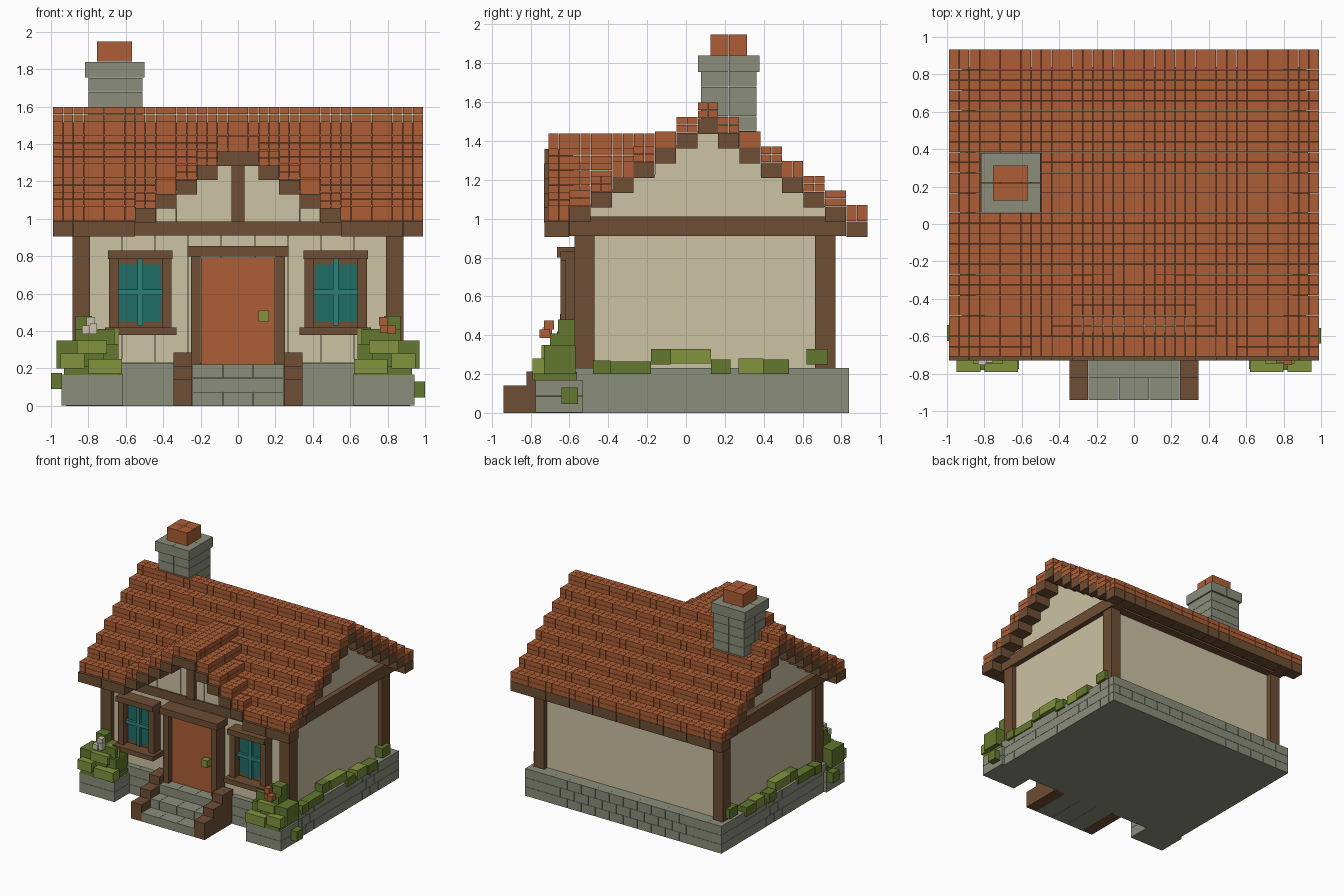
import bpy, bmesh

if "Cube" in bpy.data.objects:
    bpy.data.objects.remove(bpy.data.objects["Cube"])


def material(name, hexcol):
    lin = []
    for i in (0, 2, 4):
        c = int(hexcol[i:i + 2], 16) / 255
        lin.append(c / 12.92 if c <= 0.04045 else ((c + 0.055) / 1.055) ** 2.4)
    m = bpy.data.materials.new(name)
    m.diffuse_color = (*lin, 1)
    m.use_nodes = True
    m.node_tree.nodes["Principled BSDF"].inputs["Base Color"].default_value = m.diffuse_color
    return m


TILE = material("terracotta", "AD5F36")
WOOD = material("dark_wood", "6E4E34")
CREAM = material("plaster", "CCC2A3")
STONE = material("stone", "8B8D7B")
GLASS = material("teal_glass", "206C65")
BAR = material("teal_bars", "2A807A")
LEAF = material("leaf", "62792D")
MOSS = material("light_leaf", "82933D")
PETAL = material("pale_petal", "CFC4B2")


def build(name, mat, boxes):
    """One object from boxes given as (x0, x1, y0, y1, z0, z1)."""
    bm = bmesh.new()
    for x0, x1, y0, y1, z0, z1 in boxes:
        v = [bm.verts.new((x, y, z)) for x in (x0, x1) for y in (y0, y1) for z in (z0, z1)]
        for f in ((0, 1, 3, 2), (4, 6, 7, 5), (0, 4, 5, 1), (2, 3, 7, 6), (0, 2, 6, 4), (1, 5, 7, 3)):
            bm.faces.new([v[i] for i in f])
    bmesh.ops.recalc_face_normals(bm, faces=bm.faces)
    me = bpy.data.meshes.new(name)
    bm.to_mesh(me)
    bm.free()
    me.materials.append(mat)
    ob = bpy.data.objects.new(name, me)
    bpy.context.collection.objects.link(ob)
    return ob


def mirror(boxes):
    return boxes + [(-b[1], -b[0], *b[2:]) for b in boxes]


def split(box, nx=1, ny=1, nz=1, g=0.001):
    """Cut a box into a grid of blocks with hairline joints."""
    x0, x1, y0, y1, z0, z1 = box
    dx, dy, dz = (x1 - x0) / nx, (y1 - y0) / ny, (z1 - z0) / nz
    return [(x0 + i * dx + g, x0 + (i + 1) * dx - g, y0 + j * dy + g, y0 + (j + 1) * dy - g,
             z0 + k * dz + g, z0 + (k + 1) * dz - g)
            for i in range(nx) for j in range(ny) for k in range(nz)]


def course(a, b, n, shift):
    """Brick spans from a to b, shifted half a brick on alternate rows."""
    w = (b - a) / n
    cuts = [a] + [a + (i + (0.5 if shift else 0)) * w for i in range(0 if shift else 1, n)] + [b]
    return [(p + 0.001, q - 0.001) for p, q in zip(cuts, cuts[1:])]


# Stone foundation: core plus three brick courses on every side
FX, FY0, FY1, RH = 0.92, -0.575, 0.84, 0.0775
build("foundation_core", STONE, [(-FX + .004, FX - .004, FY0 + .004, FY1 - .004, 0, 0.23)])
bricks = []
for r in range(3):
    z0, z1 = r * RH, (r + 1) * RH - 0.002
    for a, b in course(-FX, FX, 14, r % 2):
        bricks += [(a, b, FY0, FY0 + .06, z0, z1), (a, b, FY1 - .06, FY1, z0, z1)]
    for a, b in course(FY0 + .06, FY1 - .06, 12, r % 2):
        bricks += mirror([(FX - .06, FX, a, b, z0, z1)])
build("foundation_bricks", STONE, bricks)

# Walls, corner posts and beams
build("walls", CREAM, [(-.85, .85, -.50, .73, .22, .98)])
build("front_wall_planks", CREAM, split((-.80, .80, -.53, -.48, .23, .92), nx=9))
build("corner_posts", WOOD, mirror([(.79, .885, -.575, -.47, .23, .92), (.79, .885, .665, .77, .23, .92)]))
build("wall_beams", WOOD, mirror([(.80, .895, -.60, .825, .91, 1.01)])
      + [(-.88, .88, -.62, -.50, .91, .985), (-.88, .88, .70, .80, .91, .985)])

# Main roof: eight stepped levels around the ridge line
RY, STEP, DROP = 0.112, 0.11, 0.0757
hw = [0.0525 + STEP * k for k in range(8)]
tiles, trim, gable = [], [], []
for k in range(8):
    top = 1.60 - DROP * k
    z0, z1 = top - 0.0825, top
    b0, b1 = top - 0.165, top - 0.0825
    if k == 0:
        spans = [(RY - hw[0], RY + hw[0])]
    else:
        spans = [(RY - hw[k], RY - hw[k - 1]), (RY + hw[k - 1], RY + hw[k])]
        if k < 7:
            gable.append((-.85, .85, RY - hw[k - 1], RY + hw[k - 1], b0, b1 + .01))
    for y0, y1 in spans:
        if k == 7 and y0 < 0:  # front eave is open under the front gable
            tiles += mirror(split((.55, .99, y0, y1, z0, z1), 8, 2, 2))
            trim += mirror(split((.55, .99, y0 - .02, y1, b0, b1), 4))
        else:
            tiles += split((-.99, .99, y0, y1, z0, z1), 36, 2, 2)
            trim += split((-.99, .99, y0, y1, b0, b1), 18 if k == 7 else 1)
build("roof_tiles", TILE, tiles)
build("roof_trim", WOOD, trim)
build("side_gables", CREAM, gable)

# Front gable roof, stepping down to the eave
tiles, trim, gable = [], [], []
for i in range(5):
    top = 1.44 - DROP * i
    z0, b0 = top - 0.08, top - 0.1575
    back = -0.05 - STEP * i
    ny = max(2, round((back + .71) / .055))
    if i == 0:
        tiles += split((-.11, .11, -.71, back, z0, top), 4, ny, 2)
        trim += split((-.11, .11, -.73, -.58, b0, z0), 2)
    else:
        x0, x1 = STEP * i, STEP * (i + 1)
        tiles += mirror(split((x0, x1, -.71, back, z0, top), 2, ny, 2))
        trim += mirror([(x0, x1, -.73, -.58, b0, z0)])
        gable += split((-x0, x0, -.61, -.50, b0, z0 + .005), 2 * i, g=0.0005)
build("front_gable_tiles", TILE, tiles)
build("front_gable_trim", WOOD, trim)
build("front_gable_wall", CREAM, gable)
build("front_gable_post", WOOD, [(-.036, .036, -.64, -.60, .985, 1.29)])

# Chimney
build("chimney_stack", STONE, split((-.80, -.51, .075, .365, 1.30, 1.755), 2, 2, 6))
build("chimney_cap", STONE, split((-.82, -.50, .06, .38, 1.755, 1.84), 2, 2))
build("chimney_pot", TILE, split((-.755, -.565, .125, .315, 1.84, 1.95), 2, 2))

# Door with frame and knob
build("door_planks", TILE, split((-.20, .20, -.60, -.53, .22, .795), 5))
build("door_frame", WOOD, mirror([(.20, .25, -.645, -.52, .22, .80)]) + [(-.27, .27, -.665, -.52, .80, .855)])
build("door_knob", MOSS, [(.11, .165, -.65, -.59, .45, .51)])

# Windows, mirrored left and right
build("window_frames", WOOD, mirror([
    (.35, .695, -.645, -.52, .785, .83), (.355, .405, -.62, -.52, .40, .785),
    (.64, .69, -.62, -.52, .40, .785), (.33, .71, -.665, -.52, .38, .42),
    (.40, .645, -.56, -.52, .42, .79)]))
build("window_glass", GLASS, mirror([(.412, .635, -.568, -.559, .45, .755)]))
build("window_bars", BAR, mirror([(.508, .538, -.59, -.56, .43, .785), (.405, .64, -.59, -.56, .593, .623)]))

# Front steps with stepped wooden cheeks
steps, cheeks = [], []
for i, (y0, y1) in enumerate([(-.94, -.82), (-.82, -.70), (-.70, -.56)]):
    for r in range(i + 1):
        for a, b in course(-.245, .245, 3, r % 2):
            steps.append((a, b, y0, y1, r * .074, (r + 1) * .074 - .001))
    cheeks.append((.245, .345, y0, y1, 0, .14 + .0725 * i))
build("front_steps", STONE, steps)
build("step_cheeks", WOOD, mirror(cheeks))

# Stone planters at the front corners
build("planters", STONE, mirror(split((.615, .945, -.775, -.53, 0, .17), 1, 1, 2)))

# Bushes in the planters
build("bush_leaves", LEAF, mirror([
    (.63, .93, -.78, -.56, .165, .21), (.72, .97, -.73, -.57, .20, .35),
    (.64, .82, -.72, -.56, .21, .33), (.66, .87, -.70, -.57, .33, .41), (.78, .87, -.66, -.575, .41, .48)]))
build("bush_highlights", MOSS, mirror([
    (.62, .80, -.79, -.70, .17, .25), (.82, .95, -.79, -.68, .20, .28),
    (.70, .86, -.745, -.60, .28, .35), (.64, .75, -.67, -.575, .33, .41), (.82, .95, -.68, -.58, .28, .33)]))
build("pale_flowers", PETAL, [(-.835, -.79, -.755, -.70, .385, .43), (-.79, -.755, -.74, -.69, .385, .44),
                              (-.81, -.765, -.73, -.68, .43, .475)])
build("orange_flowers", TILE, [(.80, .845, -.755, -.70, .385, .43), (.76, .80, -.74, -.69, .39, .43),
                               (.755, .80, -.73, -.68, .43, .475)])
build("planter_moss", LEAF, [(-1.0, -.94, -.625, -.54, .09, .175), (.94, 1.0, -.64, -.555, .045, .13)])

# Moss growing along the top of the side foundations
build("side_moss", LEAF, mirror([
    (.86, .94, -.48, -.39, .20, .27), (.85, .93, -.39, -.18, .20, .265), (.84, .92, -.18, -.08, .25, .33),
    (.86, .94, .13, .23, .20, .275), (.86, .94, .40, .53, .20, .275), (.84, .92, .62, .73, .25, .33)]))
build("side_moss_highlights", MOSS, mirror([(.85, .93, -.08, .13, .255, .33), (.85, .93, .27, .40, .20, .28)]))
